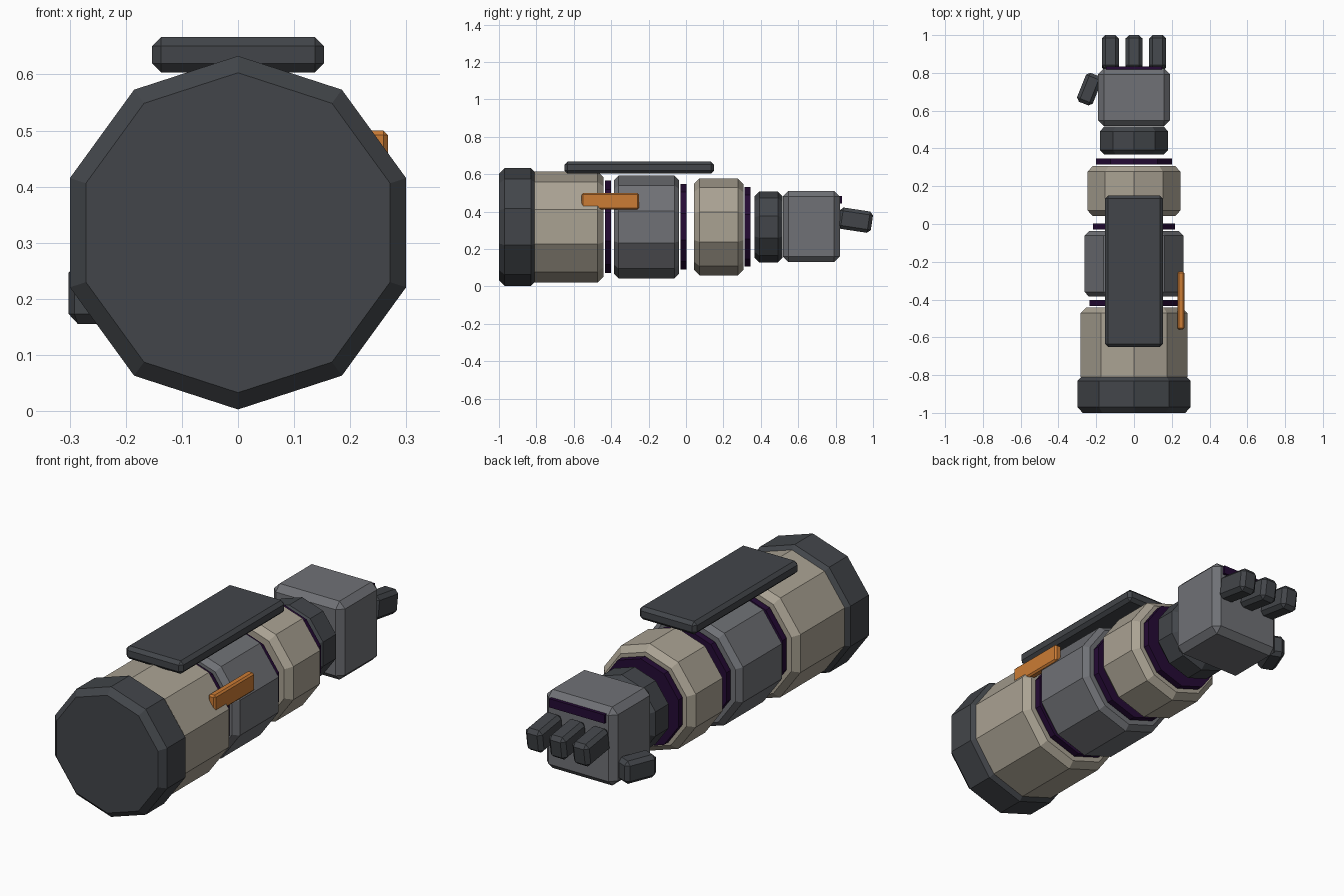
import bpy, bmesh
from math import sin, cos, pi

if "Cube" in bpy.data.objects:
    bpy.data.objects.remove(bpy.data.objects["Cube"])

AXIS_Z = 0.318  # height of the arm's centre line


def material(name, rgb):
    m = bpy.data.materials.new(name)
    m.diffuse_color = (*rgb, 1)
    m.use_nodes = True
    m.node_tree.nodes["Principled BSDF"].inputs["Base Color"].default_value = m.diffuse_color
    return m


BEIGE = material("beige", (0.40, 0.36, 0.29))
DARK = material("dark_grey", (0.055, 0.06, 0.068))
GREY = material("mid_grey", (0.16, 0.165, 0.18))
PURPLE = material("deep_purple", (0.018, 0.003, 0.035))
ORANGE = material("orange", (0.60, 0.20, 0.035))


def finish(name, bm, mat):
    bmesh.ops.recalc_face_normals(bm, faces=bm.faces)
    me = bpy.data.meshes.new(name)
    bm.to_mesh(me)
    bm.free()
    me.materials.append(mat)
    ob = bpy.data.objects.new(name, me)
    bpy.context.collection.objects.link(ob)
    return ob


def drum(name, y0, y1, r, chamfer, mat, sides=10):
    """Ten-sided drum along y with chamfered ends."""
    if chamfer:
        profile = [(y0, r - chamfer), (y0 + chamfer, r), (y1 - chamfer, r), (y1, r - chamfer)]
    else:
        profile = [(y0, r), (y1, r)]
    bm = bmesh.new()
    rings = [[bm.verts.new((q * sin(2 * pi * i / sides), y, AXIS_Z + q * cos(2 * pi * i / sides)))
              for i in range(sides)] for y, q in profile]
    for a, b in zip(rings, rings[1:]):
        for i in range(sides):
            j = (i + 1) % sides
            bm.faces.new((a[i], a[j], b[j], b[i]))
    bm.faces.new(rings[0])
    bm.faces.new(rings[-1])
    return finish(name, bm, mat)


def block(name, centre, size, bevel, mat, rot=(0, 0, 0)):
    """Box with a single-segment bevel."""
    bm = bmesh.new()
    bmesh.ops.create_cube(bm, size=1)
    bmesh.ops.scale(bm, vec=size, verts=bm.verts)
    if bevel:
        bmesh.ops.bevel(bm, geom=bm.edges[:], offset=bevel, segments=1,
                        profile=0.5, affect='EDGES')
    ob = finish(name, bm, mat)
    ob.location = centre
    ob.rotation_euler = rot
    return ob


# Arm segments, shoulder to wrist
drum("shoulder_cap", -1.0, -0.80, 0.315, 0.03, DARK)
drum("upper_arm_shell", -0.84, -0.442, 0.297, 0.03, BEIGE)
drum("middle_arm_shell", -0.385, -0.037, 0.275, 0.025, GREY)
drum("forearm_shell", 0.042, 0.307, 0.259, 0.03, BEIGE)
drum("wrist", 0.367, 0.516, 0.19, 0.025, DARK)

# Thin joint rings in the gaps
for name, y, r in (("upper", -0.418, 0.247), ("middle", -0.014, 0.229), ("wrist", 0.33, 0.212)):
    drum(name + "_joint_ring", y - 0.016, y + 0.016, r, 0, PURPLE)

# Armour plate on top and side stripe
block("top_plate", (0, -0.25, 0.635), (0.306, 0.80, 0.063), 0.016, DARK)
block("side_stripe", (0.248, -0.405, 0.455), (0.038, 0.305, 0.09), 0.008, ORANGE)

# Hand, knuckle strip, fingers and thumb
block("hand", (0, 0.67, 0.32), (0.38, 0.305, 0.38), 0.03, GREY)
block("knuckle_strip", (0, 0.82, 0.463), (0.296, 0.03, 0.042), 0, PURPLE)
for i in (-1, 0, 1):
    block(f"finger_{i + 2}", (i * 0.125, 0.905, 0.354), (0.09, 0.18, 0.115), 0.018, DARK,
          (-0.15, 0, 0))
block("thumb", (-0.236, 0.714, 0.21), (0.09, 0.165, 0.11), 0.018, DARK, (0, 0, -0.38))
